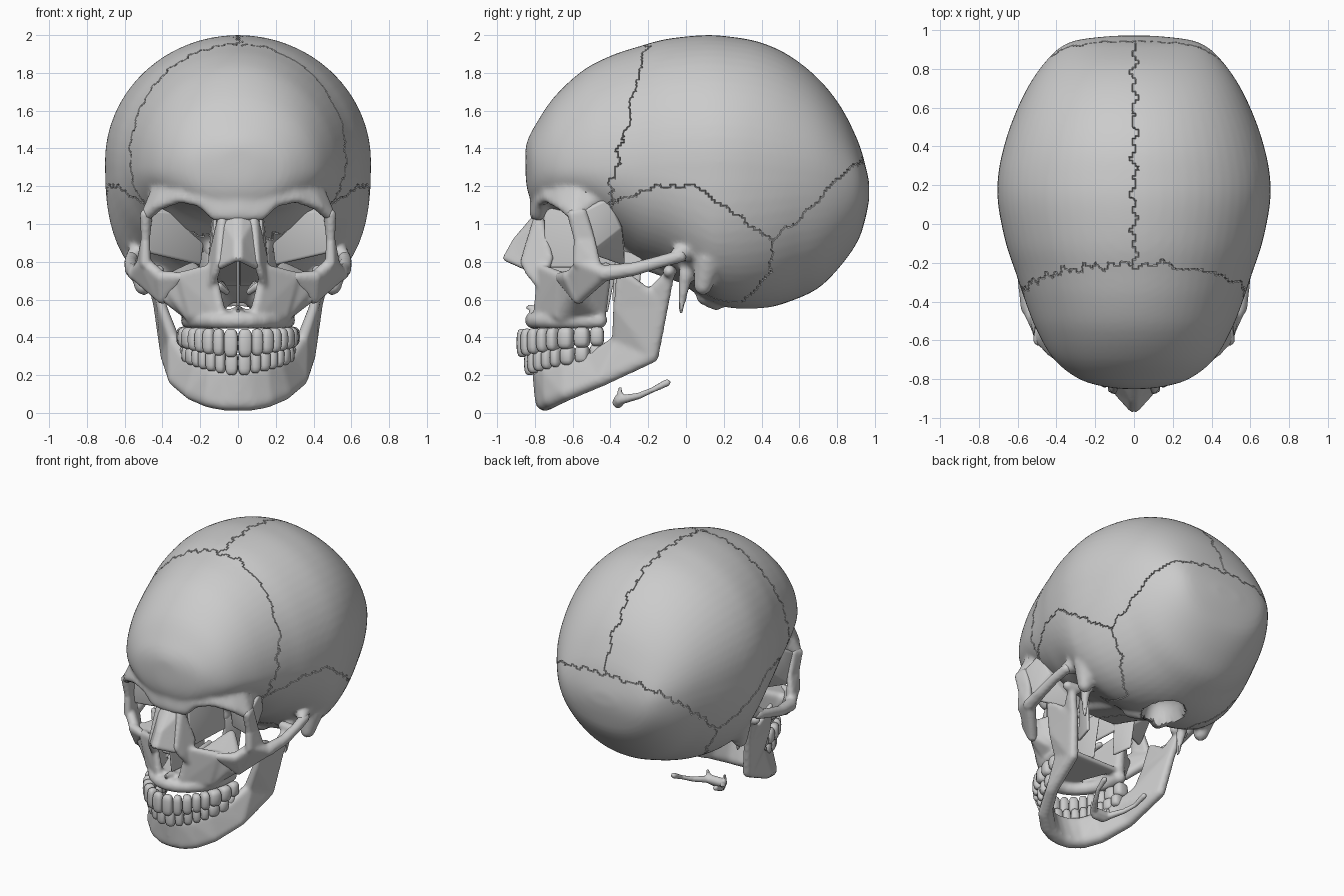
import bpy, bmesh
from math import sin, cos, pi, radians, hypot
from mathutils import Vector, Matrix

cube = bpy.data.objects.get("Cube")
if cube:
    bpy.data.objects.remove(cube)

UNIT = 0.01  # sizes below are in hundredths
SIDES = ((1, "left"), (-1, "right"))
parts = []

bone = bpy.data.materials.new("bone_grey")
bone.use_nodes = True
bone.diffuse_color = (0.6, 0.6, 0.6, 1)
bone.node_tree.nodes["Principled BSDF"].inputs["Base Color"].default_value = (0.6, 0.6, 0.6, 1)

ico = bmesh.new()
bmesh.ops.create_icosphere(ico, subdivisions=2, radius=1)
DIRECTIONS = [v.co.copy() for v in ico.verts]
ico.free()


def make_object(name, bm, voxel=0, smooth=0):
    """Turn a bmesh into an object, optionally fused and smoothed."""
    bmesh.ops.recalc_face_normals(bm, faces=bm.faces[:])
    mesh = bpy.data.meshes.new(name)
    bm.to_mesh(mesh)
    bm.free()
    obj = bpy.data.objects.new(name, mesh)
    bpy.context.collection.objects.link(obj)
    if voxel:
        remesh = obj.modifiers.new("fuse", "REMESH")
        remesh.mode = "VOXEL"
        remesh.voxel_size = voxel
        soften = obj.modifiers.new("soften", "SMOOTH")
        soften.iterations = smooth
        graph = bpy.context.evaluated_depsgraph_get()
        fused = bpy.data.meshes.new_from_object(obj.evaluated_get(graph))
        obj.modifiers.clear()
        obj.data = fused
    obj.data.materials.clear()
    obj.data.materials.append(bone)
    parts.append(obj)
    return obj


def add_hull(bm, balls, side=1):
    """Wrap a convex skin round balls given as (x, y, z, radius)."""
    part = bmesh.new()
    for x, y, z, r in balls:
        centre = Vector((x * side, y, z))
        for d in DIRECTIONS:
            part.verts.new((centre + d * r) * UNIT)
    result = bmesh.ops.convex_hull(part, input=part.verts[:])
    spare = {g for g in result["geom_interior"] + result["geom_unused"]
             if isinstance(g, bmesh.types.BMVert)}
    bmesh.ops.delete(part, geom=list(spare), context="VERTS")
    bmesh.ops.recalc_face_normals(part, faces=part.faces[:])
    mesh = bpy.data.meshes.new("scratch")
    part.to_mesh(mesh)
    part.free()
    bm.from_mesh(mesh)
    bpy.data.meshes.remove(mesh)


def add_hulls(bm, hulls, sides=(1, -1)):
    for side in sides:
        for balls in hulls:
            add_hull(bm, balls, side)


def chain(balls):
    return [balls[i:i + 2] for i in range(len(balls) - 1)]


def strip(low, high):
    return [low[i:i + 2] + high[i:i + 2] for i in range(len(low) - 1)]


def both(balls):
    return balls + [(-x, y, z, r) for x, y, z, r in balls]


def spline(rows, steps):
    """Catmull-Rom interpolation of table rows."""
    out = []
    for i in range(len(rows) - 1):
        a, b, c, d = (Vector(rows[min(max(i + k, 0), len(rows) - 1)]) for k in (-1, 0, 1, 2))
        for t in (s / steps for s in range(steps)):
            out.append(b + (c - a) * t / 2 + (a * 2 - b * 5 + c * 4 - d) * t * t / 2
                       + (b * 3 - a - c * 3 + d) * t ** 3 / 2)
    return out + [Vector(rows[-1])]


def power(value, exponent):
    return abs(value) ** exponent * (1 if value >= 0 else -1)


# Braincase: cross-sections from forehead to back (y, half width, top, widest, bottom)
sections = [(-85, 4, 139, 134, 128), (-84, 14, 144, 133, 118), (-80, 28, 152, 131, 110),
            (-70, 41, 167, 130, 107), (-55, 50, 181, 130, 103), (-40, 56, 189, 130, 92),
            (-25, 61, 194, 131, 80), (-10, 66, 198, 132, 74), (10, 70, 200, 133, 60),
            (25, 70, 199, 133, 55), (40, 67, 196, 132, 55), (55, 62, 189, 130, 59),
            (70, 55, 177, 128, 66), (82, 47, 162, 124, 78), (91, 38, 144, 121, 91),
            (95, 28, 131, 118, 103), (97, 10, 122, 117, 113)]
skull = bmesh.new()
rings, count = [], 64
for y, wide, top, mid, low in spline(sections, 4):
    ring = []
    for k in range(count):
        c, s = cos(2 * pi * k / count), sin(2 * pi * k / count)
        e = 1 if s >= 0 else 2 / (2.1 + 0.6 * max(0, 1 - abs(y - 15) / 45))
        height = top - mid if s >= 0 else mid - low
        ring.append(skull.verts.new(Vector((wide * power(c, e), y, mid + height * power(s, e))) * UNIT))
    rings.append(ring)
for a, b in zip(rings, rings[1:]):
    for k in range(count):
        skull.faces.new((a[k], a[k - 1], b[k - 1], b[k]))
skull.faces.new(rings[0])
skull.faces.new(rings[-1])
bmesh.ops.recalc_face_normals(skull, faces=skull.faces[:])

# Brow ridge, mastoids, condyles, styloid spikes and skull base fused to the braincase
brow = [(0, -79, 105, 4), (12, -78, 105, 3.5), (20, -77, 112, 3), (31, -73, 114, 3),
        (42, -66, 110, 3), (49, -59, 104, 3)]
above = [(0, -77, 120, 5), (10, -76, 122, 5), (21, -72, 125, 5), (31, -65, 125, 5),
         (39, -56, 122, 5), (43, -48, 113, 4)]
add_hulls(skull, strip(brow, above) + [
    [(52, 12, 82, 8), (50, 9, 67, 5)],
    [(12, 10, 62, 5), (9, 16, 59, 5)],
    [(42, 0, 74, 4), (40, -3, 53, 1.5)],
    [(50, 4, 88, 7), (56, -6, 83, 3.5)],
    both([(12, -34, 86, 6), (10, 0, 74, 6)])])
cranium = make_object("cranium", skull, 0.016, 6)
parts.remove(cranium)

# Split the cranium into plates along wavy sutures
plates = ["frontal_bone", "occipital_bone", "left_temporal_bone", "right_temporal_bone",
          "left_parietal_bone", "right_parietal_bone"]


def plate_of(p):
    def wave(t):
        return 0.012 * sin(70 * t) + 0.01 * sin(31 * t)
    if p.y < -0.21 - 0.25 * (1.95 - max(p.z, 1.2)) + wave(p.x + p.z):
        return 0
    if (p.y > 0.45 - 0.9 * max(0, 0.75 - p.z) + wave(p.z) / 2
            and p.z < 0.9 + 0.9 * (p.y - 0.45) + wave(p.x + p.y)):
        return 1
    if p.z < 1.2 - 0.7 * max(0, p.y - 0.05) - 0.6 * max(0, -0.1 - p.y) ** 1.5 + wave(p.y) / 2:
        return 1 if abs(p.x) < 0.3 and p.y > 0 else 2 if p.x > 0 else 3
    return 4 if p.x > wave(p.y) else 5


whole = bmesh.new()
whole.from_mesh(cranium.data)
for v in whole.verts:  # opening for the spine
    reach = hypot(v.co.x / 0.13, (v.co.y - 0.3) / 0.16)
    if reach < 1 and v.co.z < 0.8:
        v.co.z += 0.16 * (1 - reach ** 4)
owner = [plate_of(f.calc_center_median()) for f in whole.faces]
for index, name in enumerate(plates):
    bm = whole.copy()
    bm.faces.ensure_lookup_table()
    bmesh.ops.delete(bm, geom=[f for f, o in zip(bm.faces, owner) if o != index], context="FACES")
    bmesh.ops.inset_region(bm, faces=bm.faces[:], thickness=0.003, use_boundary=True,
                           use_even_offset=True)
    bm.normal_update()
    for v, n in [(v, v.normal.copy()) for v in bm.verts if v.is_boundary]:
        v.co -= n * 0.01
    mesh = bpy.data.meshes.new(name)
    bm.to_mesh(mesh)
    bm.free()
    mesh.materials.append(bone)
    plate = bpy.data.objects.new(name, mesh)
    bpy.context.collection.objects.link(plate)
    parts.append(plate)
whole.free()
bpy.data.objects.remove(cranium)

# Upper jaw: tooth ridge, face walls beside the nose opening, palate and nasal spine
ridge = [(26 * sin(radians(a)), -46 - 35 * cos(radians(a)), 49, 4.5) for a in range(0, 91, 15)]
jaw = bmesh.new()
add_hulls(jaw, chain(ridge) + [
    [(15, -75, 62, 2.5), (9, -78, 52, 3), (24, -67, 52, 3.5), (14, -77, 77, 2), (30, -66, 72, 3)],
    [(24, -65, 51, 4), (25, -46, 53, 4), (30, -65, 71, 3), (39, -58, 69, 4), (24, -42, 77, 3),
     (18, -68, 72, 2)],
    [(26, -60, 52, 3), (28, -50, 54, 3), (39, -58, 62, 3), (39, -56, 70, 4)],
    [(14, -77, 67, 2), (12, -83, 74, 2), (10, -86, 80, 2), (8, -78, 103, 3), (14, -72, 82, 2)],
    both([(20, -45, 53, 2), (8, -76, 53, 2)]),
    [(0, -84, 56, 1.3), (0, -76, 54, 3)]])
make_object("upper_jaw", jaw, 0.011, 6)

# Nasal bones
nose = bmesh.new()
add_hulls(nose, [[(1, -80, 102, 2.5), (1, -90, 91, 2), (9, -85, 80, 2), (7, -77, 101, 2.5)],
                 [(1, -90, 91, 2), (1, -95, 82, 2), (9, -86, 78, 2)]])
make_object("nasal_bones", nose, 0.01, 3)

# Thin inner plates: septum, orbit walls, turbinates and pterygoid plates
septum = bmesh.new()
add_hull(septum, [(0, -76, 57, 0.7), (0, -80, 86, 0.7), (0, -36, 84, 0.7), (0, -42, 54, 0.7)])
make_object("nasal_septum", septum)
for side, label in SIDES:
    for name, balls in {
            "inner_orbit_wall": [(12, -74, 108, 1), (13, -74, 78, 1), (13, -36, 104, 1), (15, -38, 78, 1)],
            "outer_orbit_wall": [(48, -54, 106, 1.5), (47, -51, 86, 1.5), (46, -42, 112, 2),
                                 (18, -34, 104, 1.5), (21, -34, 80, 1.5), (43, -36, 98, 2)],
            "turbinate": [(10, -70, 67, 2), (6, -66, 64, 1.5), (9, -46, 68, 2)],
            "pterygoid_plate": [(15, -38, 60, 1), (18, -26, 61, 1), (15, -36, 86, 1.5), (20, -24, 84, 1)]
    }.items():
        bm = bmesh.new()
        add_hull(bm, balls, side)
        make_object(label + "_" + name, bm)

    # Cheekbone with its upright and the arch to the temple
    cheek = bmesh.new()
    add_hulls(cheek, [
        [(30, -67, 72, 2.5), (41, -62, 72, 3.5), (40, -57, 61, 3.5)],
        [(41, -61, 72, 3.5), (49, -55, 79, 3.5), (54, -43, 74, 4), (41, -56, 62, 3.5)],
        [(49, -57, 79, 3), (49, -57, 92, 2.5), (49, -50, 92, 2), (51, -48, 79, 3)],
        [(49, -57, 92, 2.5), (49, -50, 92, 2), (49, -60, 105, 3), (48, -55, 106, 3)]]
        + chain([(54, -43, 74, 4.5), (56.5, -28, 76, 3.7), (57, -14, 80, 3.4), (56, -3, 83, 3.5)]),
        (side,))
    make_object(label + "_cheekbone", cheek, 0.011, 4)

# Lower jaw: body, ramus, coronoid and condyle
low = [(0, -75, 6, 5), (7, -74, 6, 5), (15, -71, 7.5, 5), (24, -63, 11, 4.7), (33, -45, 18, 4.2),
       (37.5, -18, 30, 3.7)]
high = [(0, -78, 21, 3.5), (6, -77, 21, 3.5), (14, -73, 22, 3.5), (21, -64, 24, 3.7),
        (27, -50, 28, 4), (34, -36, 38, 3.5)]
mandible = bmesh.new()
add_hulls(mandible, strip(low, high) + [
    [low[-1], high[-1], (40, -36, 55, 2.8), (42, -12, 57, 3)],
    [(40, -36, 55, 2.8), (42, -20, 63, 2.2), (42, -12, 57, 3), (44, -35, 74, 2), (44, -29, 71, 2)],
    [(42, -12, 57, 3), (42, -20, 63, 2.2), (46, -9, 73, 3)],
    [(50, -9, 75, 3.5), (42, -8, 75, 3.5)]])
make_object("lower_jaw", mandible, 0.012, 8)


# Teeth: rounded blocks marched along an elliptical arch
def tooth_row(name, half_x, half_y, shrink, z_front, z_back, tall):
    widths = [7.5, 6, 6.5, 6, 6, 8.5, 8.5, 7.5]
    bm = bmesh.new()
    angle = 0
    for i, width in enumerate(w * shrink for w in widths):
        step = width / 2 / hypot(half_x * cos(angle), half_y * sin(angle))
        angle += step
        t = i / len(widths)
        depth = 3 + 1.8 * min(t * 1.5, 1)
        for side in (1, -1):
            turn = Matrix.Rotation(side * angle, 4, "Z")
            place = Vector((side * half_x * sin(angle), -45 - half_y * cos(angle),
                            z_front + (z_back - z_front) * t))
            made = bmesh.ops.create_uvsphere(bm, u_segments=14, v_segments=10, radius=1)
            for v in made["verts"]:
                x, y, z = (power(c, 0.65) for c in v.co)
                block = Vector((x * width * 0.5, y * depth, z * tall * (1 - 0.35 * t)))
                v.co = (turn @ block + place) * UNIT
        angle += width / 2 / hypot(half_x * cos(angle), half_y * sin(angle))
    make_object(name, bm)


tooth_row("upper_teeth", 28, 42, 1, 37, 41, 7.5)
tooth_row("lower_teeth", 26, 38, 0.9, 26.5, 32.5, 6.5)

# Hyoid: small free bone under the jaw
hyoid = bmesh.new()
add_hulls(hyoid, [both([(5, -35, 7, 3.2), (3, -36, 5.5, 3)]), [(6, -35, 8, 2), (7, -35, 13, 1)]]
          + chain([(6, -34, 7, 2.5), (12, -25, 9, 1.8), (16, -18, 12, 1.5), (17, -10, 16, 2)]))
make_object("hyoid_bone", hyoid, 0.009, 2)

# Smooth shading with sharp edges kept
bpy.ops.object.select_all(action="DESELECT")
for obj in parts:
    obj.select_set(True)
bpy.context.view_layer.objects.active = parts[0]
bpy.ops.object.shade_smooth_by_angle(angle=radians(40))
